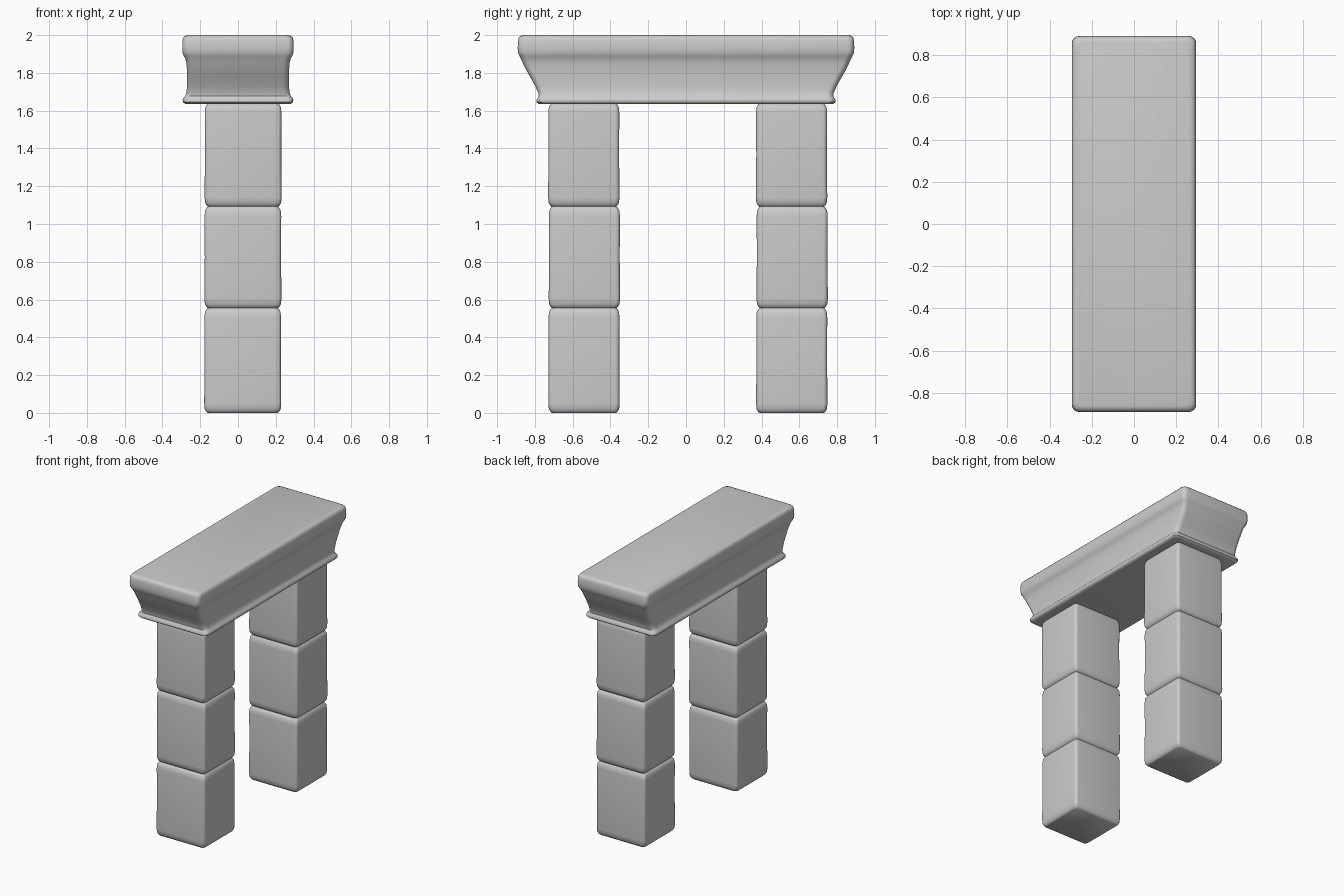
import bpy, bmesh, math

if "Cube" in bpy.data.objects:
    bpy.data.objects.remove(bpy.data.objects["Cube"])


def ring_points(cx, cy, hx, hy, r, seg=5):
    """Rounded rectangle outline, counter-clockwise."""
    pts = []
    for i, (sx, sy) in enumerate([(1, 1), (-1, 1), (-1, -1), (1, -1)]):
        for k in range(seg + 1):
            a = math.pi / 2 * (i + k / seg)
            pts.append((cx + sx * (hx - r) + r * math.cos(a),
                        cy + sy * (hy - r) + r * math.sin(a)))
    return pts


def loft(name, levels):
    """Skin rounded rectangles given as (z, cx, cy, hx, hy, radius)."""
    bm = bmesh.new()
    rings = []
    for z, cx, cy, hx, hy, r in levels:
        rings.append([bm.verts.new((x, y, z))
                      for x, y in ring_points(cx, cy, hx, hy, r)])
    n = len(rings[0])
    for a, b in zip(rings, rings[1:]):
        for i in range(n):
            j = (i + 1) % n
            bm.faces.new((a[i], a[j], b[j], b[i]))
    bm.faces.new(rings[0][::-1])
    bm.faces.new(rings[-1])
    mesh = bpy.data.meshes.new(name)
    bm.to_mesh(mesh)
    bm.free()
    obj = bpy.data.objects.new(name, mesh)
    bpy.context.collection.objects.link(obj)
    bpy.ops.object.select_all(action='DESELECT')
    obj.select_set(True)
    bpy.context.view_layer.objects.active = obj
    bpy.ops.object.shade_smooth_by_angle(angle=math.radians(40))
    return obj


# Pillars: three worn blocks each, joined by shallow grooves
JOINTS = [0.0, 0.555, 1.092, 1.638]
SHIFTS = [(0.0, 0.0), (0.001, 0.002), (0.002, -0.001)]


def pillar(name, cy):
    levels = []
    for (lo, hi), (dx, dy) in zip(zip(JOINTS, JOINTS[1:]), SHIFTS):
        h = hi - lo
        # rounded ends and a faint swelling: (height, inset)
        shape = [(0.0, 0.018), (0.006, 0.011), (0.02, 0.003), (0.05, 0.0),
                 (h * 0.5, 0.002), (h - 0.05, 0.001), (h - 0.02, 0.004),
                 (h - 0.006, 0.012)]
        for dz, inset in shape:
            levels.append((lo + dz, 0.025 + dx, cy + dy,
                           0.204 - inset, 0.189 - inset, 0.022))
    levels.append((JOINTS[-1], 0.025, cy, 0.184, 0.169, 0.02))
    return loft(name, levels)


pillar("front_pillar", -0.54)
pillar("back_pillar", 0.56)

# Lintel: bead at the bottom, concave flare, thick rounded top band
LINTEL = [  # z, half width x, half length y
    (1.634, 0.270, 0.770), (1.637, 0.282, 0.782), (1.645, 0.291, 0.791),
    (1.657, 0.293, 0.791), (1.668, 0.288, 0.785), (1.678, 0.279, 0.779),
    (1.695, 0.273, 0.782), (1.73, 0.270, 0.798), (1.77, 0.269, 0.820),
    (1.81, 0.270, 0.843), (1.85, 0.273, 0.863), (1.873, 0.278, 0.873),
    (1.89, 0.287, 0.882), (1.905, 0.293, 0.889), (1.93, 0.295, 0.891),
    (1.97, 0.294, 0.890), (1.986, 0.290, 0.886), (1.995, 0.282, 0.878),
    (2.0, 0.268, 0.864),
]
loft("lintel", [(z, 0, 0, hx, hy, 0.035) for z, hx, hy in LINTEL])
